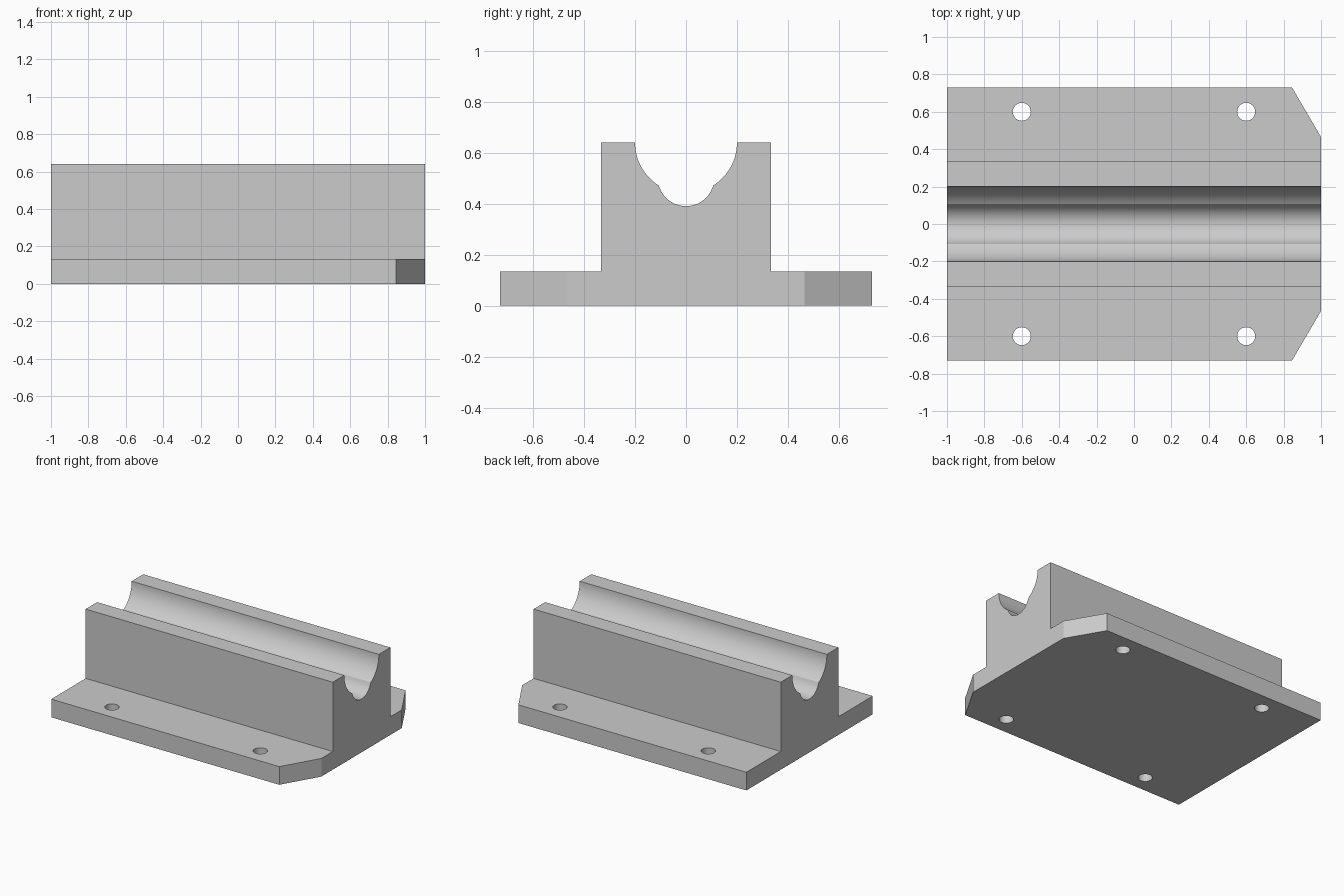
import bpy, bmesh, math

cube = bpy.data.objects.get("Cube")
if cube:
    bpy.data.objects.remove(cube, do_unlink=True)

grey = bpy.data.materials.new("light_grey")
grey.use_nodes = True
colour = (0.6, 0.6, 0.6, 1)
grey.diffuse_color = colour
grey.node_tree.nodes["Principled BSDF"].inputs["Base Color"].default_value = colour


def prism(name, outline, direction):
    """Solid made by extruding a closed outline along a direction."""
    bm = bmesh.new()
    face = bm.faces.new([bm.verts.new(p) for p in outline])
    new = bmesh.ops.extrude_face_region(bm, geom=[face])["geom"]
    moved = [v for v in new if isinstance(v, bmesh.types.BMVert)]
    bmesh.ops.translate(bm, verts=moved, vec=direction)
    bmesh.ops.recalc_face_normals(bm, faces=bm.faces)
    mesh = bpy.data.meshes.new(name)
    bm.to_mesh(mesh)
    bm.free()
    mesh.materials.append(grey)
    obj = bpy.data.objects.new(name, mesh)
    bpy.context.collection.objects.link(obj)
    return obj


def arc(radius, centre_z, start, end, steps):
    """Points (y, z) on an arc, angles in radians."""
    angles = [start + (end - start) * i / steps for i in range(steps + 1)]
    return [(radius * math.cos(a), centre_z + radius * math.sin(a)) for a in angles]


# Half profile: stepped groove, block and base flange
TOP, BASE = 0.64, 0.133
SHAFT, RELIEF, RELIEF_Z = 0.2, 0.11, 0.5
seam_y, seam_z = 0.107, 0.471
shaft_end = math.atan2(seam_z - TOP, seam_y)
relief_start = math.atan2(seam_z - RELIEF_Z, seam_y)
half = [(0.73, 0), (0.73, BASE), (0.333, BASE), (0.333, TOP)]
half += arc(SHAFT, TOP, 0, shaft_end, 16)
half += arc(RELIEF, RELIEF_Z, relief_start, -math.pi / 2, 16)[1:]
profile = half + [(-y, z) for y, z in reversed(half[:-1])]
body = prism("shaft_support", [(-1, y, z) for y, z in profile], (2, 0, 0))

# Cutters: two corner chamfers and four bolt holes
cutters = []
for side in (-1, 1):
    corner = [(0.845, 0.73), (1, 0.465), (1.1, 0.294), (1.1, 0.9), (0.7456, 0.9)]
    cutters.append(prism("corner_cutter", [(x, side * y, -0.1) for x, y in corner], (0, 0, 0.4)))
    for x in (-0.6, 0.6):
        ring = [(x + 0.048 * math.cos(a), side * 0.6 + 0.048 * math.sin(a), -0.1)
                for a in (math.tau * i / 32 for i in range(32))]
        cutters.append(prism("hole_cutter", ring, (0, 0, 0.4)))

bpy.ops.object.select_all(action="DESELECT")
bpy.context.view_layer.objects.active = body
body.select_set(True)
for cutter in cutters:
    cutter.hide_render = True
    cut = body.modifiers.new("cut", "BOOLEAN")
    cut.operation = "DIFFERENCE"
    cut.solver = "EXACT"
    cut.object = cutter
    bpy.ops.object.modifier_apply(modifier=cut.name)
for cutter in cutters:
    bpy.data.objects.remove(cutter, do_unlink=True)

# Smooth groove and holes, keep the other edges crisp
bpy.ops.object.shade_smooth_by_angle(angle=math.radians(25))
